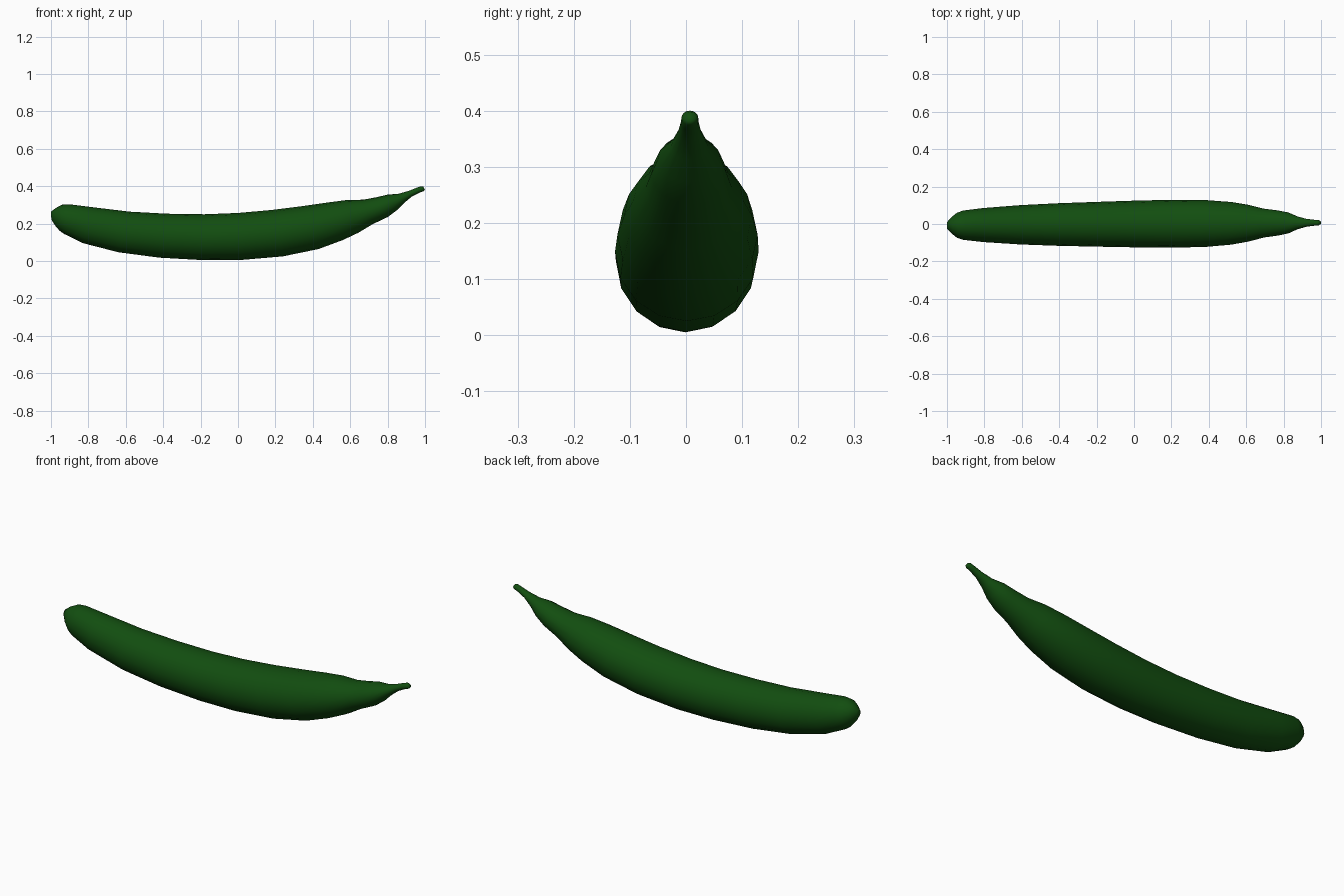
import bpy, bmesh, math
from mathutils import Vector

# green skin
skin = bpy.data.materials.new("dark green skin")
skin.diffuse_color = (0.006, 0.075, 0.005, 1)

# Each section: top x, top z, bottom x, bottom z, half width
SECTIONS = [
    (-1.00, 0.264, -0.998, 0.222, 0.018),
    (-0.97, 0.286, -0.978, 0.190, 0.045),
    (-0.94, 0.301, -0.955, 0.163, 0.066),
    (-0.90, 0.303, -0.93, 0.145, 0.078),
    (-0.78, 0.288, -0.83, 0.096, 0.091),
    (-0.58, 0.264, -0.64, 0.047, 0.105),
    (-0.38, 0.253, -0.42, 0.018, 0.114),
    (-0.18, 0.250, -0.19, 0.005, 0.120),
    (0.00, 0.257, 0.02, 0.006, 0.125),
    (0.18, 0.273, 0.24, 0.025, 0.128),
    (0.34, 0.293, 0.43, 0.064, 0.125),
    (0.48, 0.313, 0.56, 0.112, 0.114),
    (0.58, 0.326, 0.645, 0.152, 0.098),
    (0.67, 0.328, 0.72, 0.197, 0.077),
    (0.74, 0.341, 0.80, 0.235, 0.067),
    (0.80, 0.355, 0.85, 0.272, 0.056),
    (0.86, 0.360, 0.89, 0.312, 0.034),
    (0.915, 0.376, 0.93, 0.345, 0.021),
    (0.955, 0.392, 0.97, 0.365, 0.016),
    (0.978, 0.400, 0.993, 0.374, 0.015),
    (0.990, 0.398, 1.000, 0.381, 0.009),
]
SIDES = 16

# curved fruit body tapering into the stem
bm = bmesh.new()
rings = []
for tx, tz, bx, bz, w in SECTIONS:
    top, bot = Vector((tx, 0, tz)), Vector((bx, 0, bz))
    mid, half = (top + bot) / 2, (top - bot) / 2
    mid.y = 0.007 * mid.x
    rings.append([bm.verts.new(mid + half * math.cos(a) + Vector((0, w * math.sin(a), 0)))
                  for a in (2 * math.pi * i / SIDES for i in range(SIDES))])
for r, s in zip(rings, rings[1:]):
    for i in range(SIDES):
        j = (i + 1) % SIDES
        bm.faces.new((r[i], r[j], s[j], s[i]))
bm.faces.new(rings[0])
bm.faces.new(rings[-1])
bmesh.ops.recalc_face_normals(bm, faces=bm.faces[:])
mesh = bpy.data.meshes.new("curved_fruit")
bm.to_mesh(mesh)
bm.free()
for p in mesh.polygons:
    p.use_smooth = True
mesh.materials.append(skin)
fruit = bpy.data.objects.new("curved_fruit", mesh)
bpy.context.collection.objects.link(fruit)
